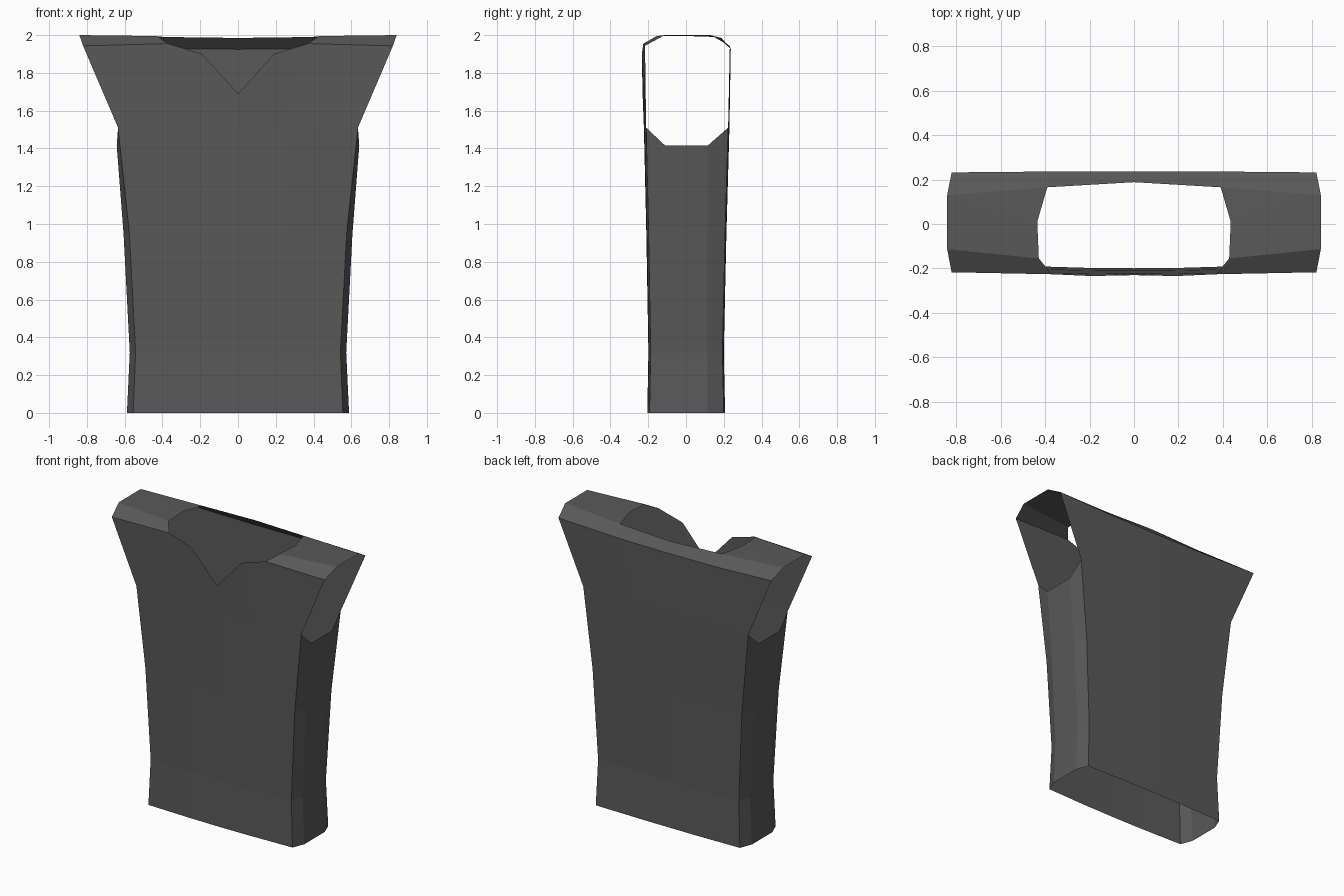
import bpy
import bmesh

cube = bpy.data.objects.get("Cube")
if cube:
    bpy.data.objects.remove(cube, do_unlink=True)

fabric = bpy.data.materials.new("charcoal fabric")
fabric.use_nodes = True
colour = (0.1, 0.1, 0.1, 1)
fabric.diffuse_color = colour
bsdf = fabric.node_tree.nodes["Principled BSDF"]
bsdf.inputs["Base Color"].default_value = colour
bsdf.inputs["Roughness"].default_value = 0.9

bm = bmesh.new()


def points(*coords):
    return [bm.verts.new(c) for c in coords]


def strip(lower, upper):
    """Quads between two equally long rows of points."""
    for i in range(len(lower) - 1):
        bm.faces.new((lower[i], lower[i + 1], upper[i + 1], upper[i]))


def ring(z, side_z, corner_x, side_x, front_y, back_y):
    """Half a torso outline, from the front centre round to the back centre."""
    mid = corner_x * 0.4
    return points(
        (0, front_y - 0.012, z), (mid, front_y - 0.01, z), (corner_x, front_y, z),
        (side_x, -0.11, side_z), (side_x, 0.115, side_z),
        (corner_x, back_y, z), (mid, back_y + 0.006, z), (0, back_y + 0.007, z))


# Torso tube, open at the hem
rings = [
    ring(0.0, 0.0, 0.555, 0.588, -0.193, 0.2),
    ring(0.32, 0.32, 0.542, 0.573, -0.187, 0.193),
    ring(0.95, 0.95, 0.575, 0.606, -0.198, 0.207),
    ring(1.51, 1.415, 0.635, 0.642, -0.211, 0.223),
]
for lower, upper in zip(rings, rings[1:]):
    strip(lower, upper)
f0, fm, fc, _, _, bc, bm_mid, b0 = rings[-1]

# Neckline and armhole edges
v_tip, v_mid, neck_front = points((0, -0.23, 1.69), (0.19, -0.234, 1.9), (0.37, -0.226, 1.955))
neck_top, neck_side, neck_back = points((0.428, -0.155, 1.995), (0.435, 0.01, 1.995), (0.39, 0.165, 1.99))
nape = points((0, 0.188, 1.985))[0]
arm_front, arm_top, arm_rear, arm_back = points(
    (0.82, -0.217, 1.943), (0.84, -0.113, 2.0), (0.84, 0.13, 2.0), (0.82, 0.232, 1.943))
yoke_side, yoke_mid = points((0.38, 0.236, 1.928), (0, 0.237, 1.925))

# Chest with the V neck, shoulders and upper back
for face in (
    (f0, fm, v_mid, v_tip),
    (fm, fc, arm_front, neck_front), (fm, neck_front, v_mid),
    (neck_front, arm_front, arm_top, neck_top),
    (neck_top, arm_top, arm_rear, neck_side), (neck_side, arm_rear, neck_back),
    (neck_back, arm_rear, arm_back, yoke_side),
    (nape, neck_back, yoke_side, yoke_mid),
    (yoke_side, arm_back, bc, bm_mid), (yoke_mid, yoke_side, bm_mid, b0),
):
    bm.faces.new(face)

bmesh.ops.recalc_face_normals(bm, faces=bm.faces)
if sum(f.normal.y * f.calc_center_median().y for f in bm.faces) < 0:
    bmesh.ops.reverse_faces(bm, faces=bm.faces)

mesh = bpy.data.meshes.new("vest")
bm.to_mesh(mesh)
bm.free()
mesh.materials.append(fabric)
vest = bpy.data.objects.new("vest", mesh)
bpy.context.scene.collection.objects.link(vest)

# Mirror to the right half
mirror = vest.modifiers.new("right half", "MIRROR")
mirror.use_axis[0] = True
mirror.use_clip = True
